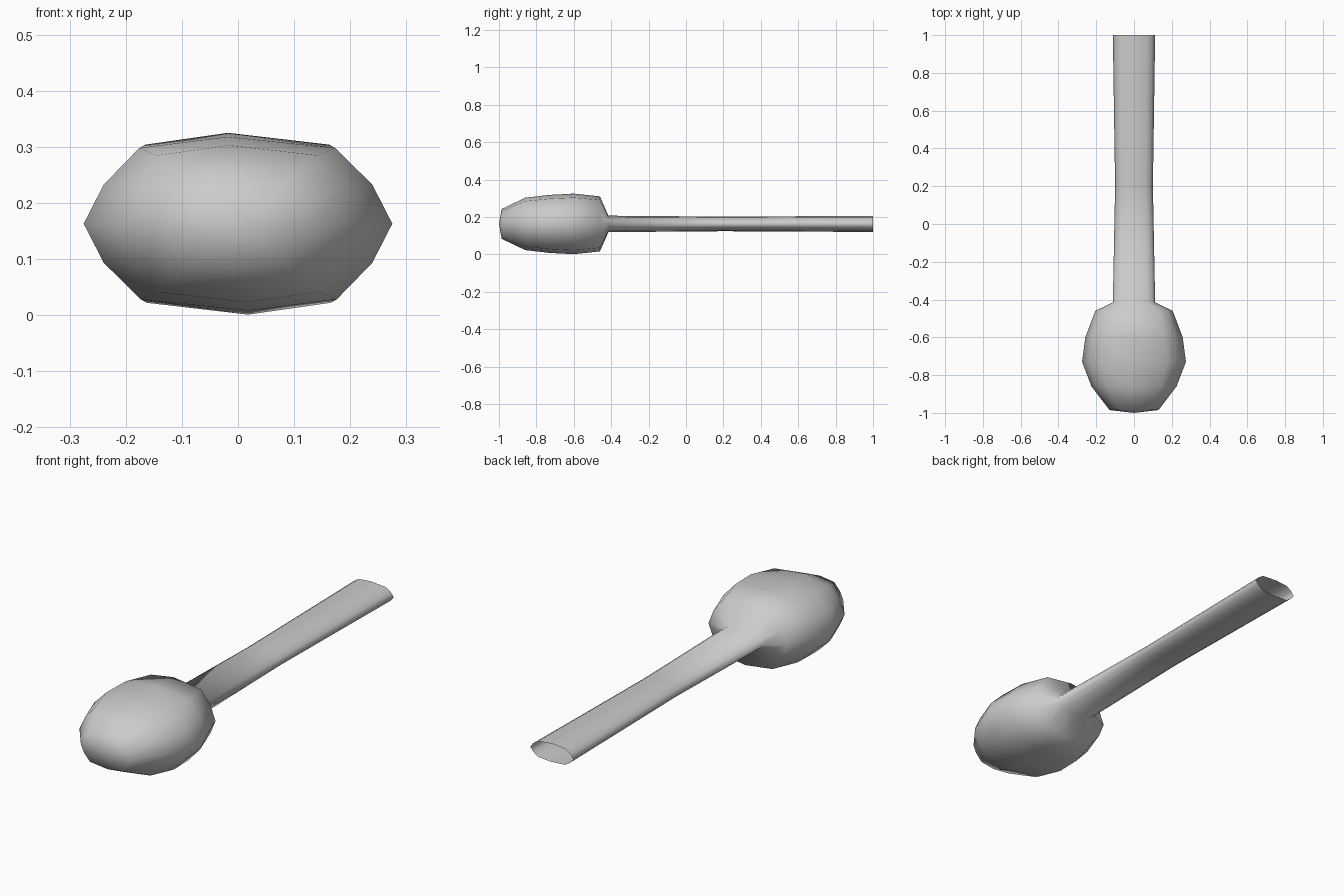
import bpy, bmesh

if "Cube" in bpy.data.objects:
    bpy.data.objects.remove(bpy.data.objects["Cube"])

ZC = 0.163

# upper half of the cross-section (unit size); the lower half is it turned 180 degrees
HALF = [(1, 0), (0.87, 0.45), (0.63, 0.87), (-0.07, 1), (-0.64, 0.87), (-0.87, 0.45)]
SECTION = HALF + [(-x, -z) for x, z in HALF]

# stations along the length: y, half width, half height
RINGS = [
    (-0.985, 0.13, 0.08),
    (-0.86, 0.225, 0.14),
    (-0.73, 0.275, 0.155),
    (-0.60, 0.258, 0.162),
    (-0.46, 0.205, 0.147),
    (-0.415, 0.112, 0.044),
    (0.20, 0.10, 0.039),
    (1.0, 0.112, 0.043),
]

bm = bmesh.new()
loops = [[bm.verts.new((x * w, y, ZC + z * h)) for x, z in SECTION]
         for y, w, h in RINGS]

# head and handle skin, left open at the handle end
n = len(SECTION)
for a, b in zip(loops, loops[1:]):
    for i in range(n):
        j = (i + 1) % n
        bm.faces.new((a[i], a[j], b[j], b[i]))

# slightly domed nose
nose = bm.verts.new((0, -1.0, ZC))
for i in range(n):
    bm.faces.new((nose, loops[0][(i + 1) % n], loops[0][i]))

bmesh.ops.recalc_face_normals(bm, faces=bm.faces)
for f in bm.faces:
    f.smooth = True

mesh = bpy.data.meshes.new("club_head_and_handle")
bm.to_mesh(mesh)
bm.free()
obj = bpy.data.objects.new("club_head_and_handle", mesh)
bpy.context.collection.objects.link(obj)
